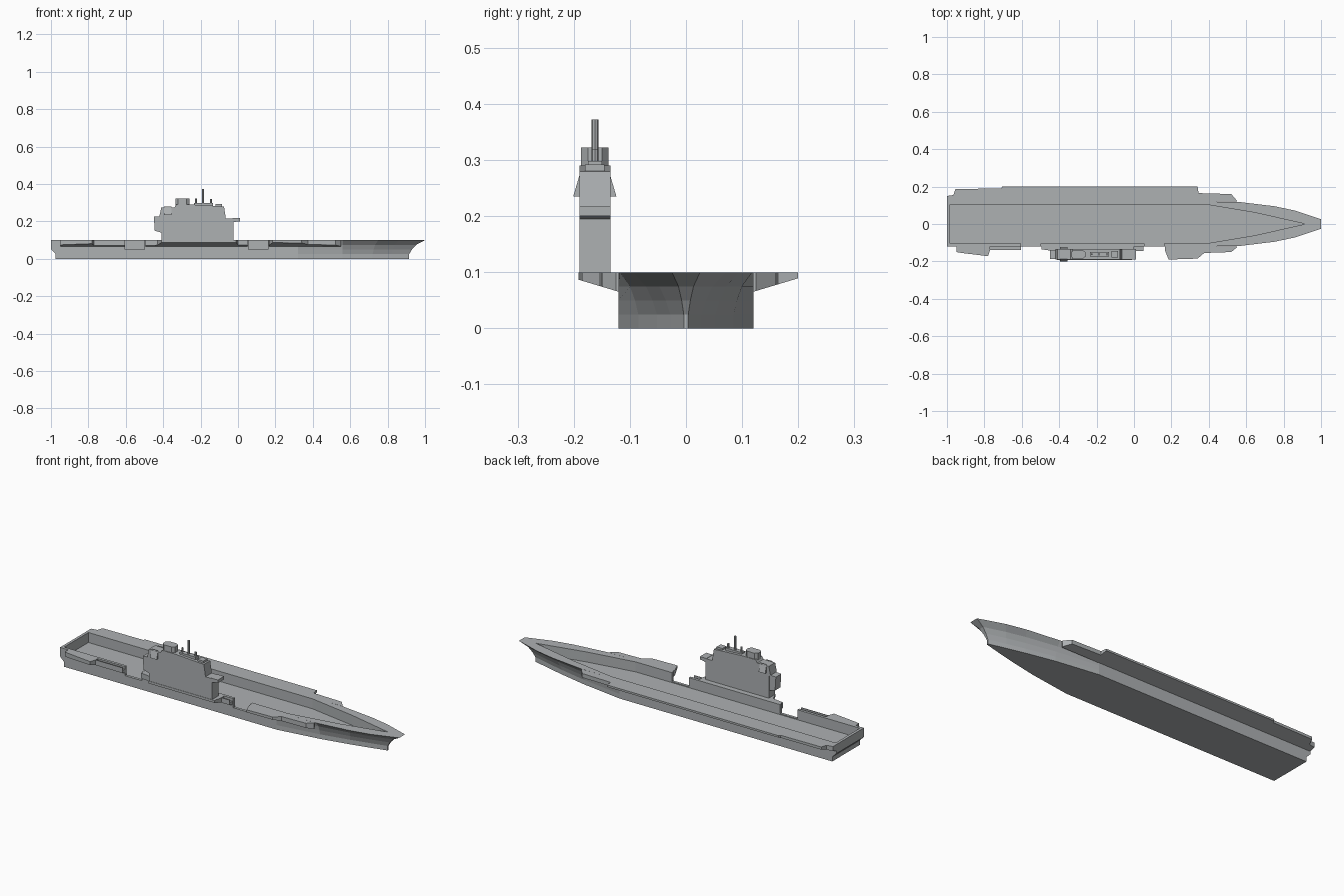
import bpy, bmesh

cube = bpy.data.objects.get("Cube")
if cube:
    bpy.data.objects.remove(cube)

grey = bpy.data.materials.new("warship grey")
grey.use_nodes = True
COLOUR = (0.42, 0.44, 0.45, 1)
grey.diffuse_color = COLOUR
grey.node_tree.nodes["Principled BSDF"].inputs["Base Color"].default_value = COLOUR


def loft(name, rings):
    """Closed solid through equal-length rings of points."""
    bm = bmesh.new()
    loops = [[bm.verts.new(p) for p in ring] for ring in rings]
    for a, b in zip(loops, loops[1:]):
        for i in range(len(a)):
            j = (i + 1) % len(a)
            bm.faces.new((a[i], a[j], b[j], b[i]))
    bm.faces.new(loops[0][::-1])
    bm.faces.new(loops[-1])
    bmesh.ops.recalc_face_normals(bm, faces=bm.faces)
    mesh = bpy.data.meshes.new(name)
    bm.to_mesh(mesh)
    bm.free()
    mesh.materials.append(grey)
    obj = bpy.data.objects.new(name, mesh)
    bpy.context.collection.objects.link(obj)
    return obj


def prism_z(name, outline, z0, z1):
    return loft(name, [[(x, y, z) for x, y in outline] for z in (z0, z1)])


def prism_y(name, profile, y0, y1):
    return loft(name, [[(x, y, z) for x, z in profile] for y in (y0, y1)])


def box(name, x0, x1, y0, y1, z0, z1):
    return prism_z(name, [(x0, y0), (x1, y0), (x1, y1), (x0, y1)], z0, z1)


def cut(target, cutter):
    mod = target.modifiers.new("cut", "BOOLEAN")
    mod.operation = "DIFFERENCE"
    mod.solver = "EXACT"
    mod.object = cutter
    cutter.hide_render = True
    cutter.hide_set(True)
    cutter.display_type = "WIRE"


# Hull: keel outline blends into the flared deck outline
keel = [(-0.975, 0.12), (0.32, 0.12), (0.56, 0.085), (0.72, 0.052), (0.82, 0.028), (0.915, 0.004)]
deck = [(-1.0, 0.12), (0.32, 0.12), (0.56, 0.118), (0.75, 0.095), (0.86, 0.072), (1.0, 0.025)]
rings = []
for z, flare in [(0, 0), (0.025, 0), (0.05, 0.18), (0.075, 0.45), (0.1, 1)]:
    side = [(a + (c - a) * flare, b + (d - b) * flare) for (a, b), (c, d) in zip(keel, deck)]
    if z > 0.025:
        side[0] = deck[0]
    rings.append([(x, -y, z) for x, y in side] + [(x, y, z) for x, y in side[::-1]])
hull = loft("hull", rings)

# Sunken hangar floor and side openings
cut(hull, prism_z("hangar_cutter", [(-0.985, -0.105), (0.38, -0.105), (0.65, -0.06), (0.915, 0),
                                    (0.65, 0.06), (0.38, 0.105), (-0.985, 0.105)], 0.045, 0.2))
for i, x in enumerate((-0.605, 0.055)):
    cut(hull, box(f"side_opening_cutter_{i}", x, x + 0.105, -0.2, -0.09, 0.05, 0.2))


def sponson(name, outer, sign, top=0.1):
    """Deck overhang from the hull side to the outer edge, sloping underneath."""
    inner = 0.119
    xs = [p[0] for p in outer]
    pts = [(xs[0], inner)] + outer + [(xs[-1], inner)]
    lower = [(x, sign * y, min(top - 0.005, 0.065 + 0.3 * (y - inner))) for x, y in pts]
    upper = [(x, sign * y, top) for x, y in pts]
    return loft(name, [lower, upper])


sponson("port_deck", [(-1.0, 0.15), (-0.965, 0.155), (-0.955, 0.187), (-0.71, 0.19), (-0.705, 0.2),
                      (0.34, 0.2), (0.345, 0.165), (0.52, 0.16), (0.55, 0.125)], 1)
sponson("bow_starboard_deck", [(0.165, 0.14), (0.185, 0.19), (0.34, 0.185), (0.375, 0.155),
                               (0.52, 0.15), (0.55, 0.125)], -1)
sponson("island_deck", [(-0.495, 0.135), (-0.43, 0.145), (-0.41, 0.192), (-0.01, 0.192), (0.0, 0.15)], -1)
sponson("stern_starboard_deck", [(-0.95, 0.15), (-0.92, 0.155), (-0.78, 0.172), (-0.77, 0.14)], -1)
sponson("stern_gallery", [(-0.77, 0.14), (-0.605, 0.14)], -1, 0.085)
sponson("island_gallery", [(0.0, 0.145), (0.05, 0.145)], -1, 0.085)
box("stern_gallery_rail", -0.77, -0.605, -0.14, -0.136, 0.08, 0.1)
box("island_gallery_rail", 0.0, 0.05, -0.145, -0.141, 0.08, 0.1)

# Island superstructure
Y0, Y1 = -0.19, -0.135
prism_y("island", [(-0.41, 0.1), (-0.025, 0.1), (-0.025, 0.195), (0.0, 0.2), (0.0, 0.215),
                   (-0.065, 0.215), (-0.075, 0.28), (-0.25, 0.29), (-0.33, 0.29), (-0.34, 0.275),
                   (-0.41, 0.275), (-0.42, 0.228), (-0.41, 0.22)], Y0, Y1)
prism_y("aft_platform", [(-0.41, 0.14), (-0.445, 0.15), (-0.45, 0.225), (-0.41, 0.228)], Y0 + 0.004, Y1 - 0.004)
box("forward_platform", -0.03, 0.01, Y0, Y1, 0.2, 0.217)

# Funnel with chamfered corners
prism_z("funnel", [(-0.335, -0.175), (-0.32, -0.187), (-0.275, -0.187), (-0.26, -0.175),
                   (-0.26, -0.15), (-0.275, -0.138), (-0.32, -0.138), (-0.335, -0.15)], 0.28, 0.322)

# Flared wings on both sides
for side, y, out in (("starboard", Y0, -0.011), ("port", Y1, 0.011)):
    loft(f"{side}_wing", [[(x, y - out * 0.2, 0.28), (x, y + out, 0.235), (x, y - out * 0.2, 0.235)]
                          for x in (-0.395, -0.355)])

# Masts and roof equipment
for name, x, r, top in [("main_mast", -0.187, 0.006, 0.372), ("aft_mast", -0.225, 0.005, 0.322),
                        ("forward_mast", -0.145, 0.006, 0.32)]:
    bpy.ops.mesh.primitive_cylinder_add(vertices=8, radius=r, depth=top - 0.28,
                                        location=(x, -0.162, (top + 0.28) / 2))
    mast = bpy.context.object
    mast.name = name
    mast.data.materials.append(grey)
box("mast_base", -0.235, -0.135, -0.175, -0.15, 0.28, 0.298)
box("bridge_roof", -0.12, -0.085, -0.18, -0.145, 0.275, 0.292)
